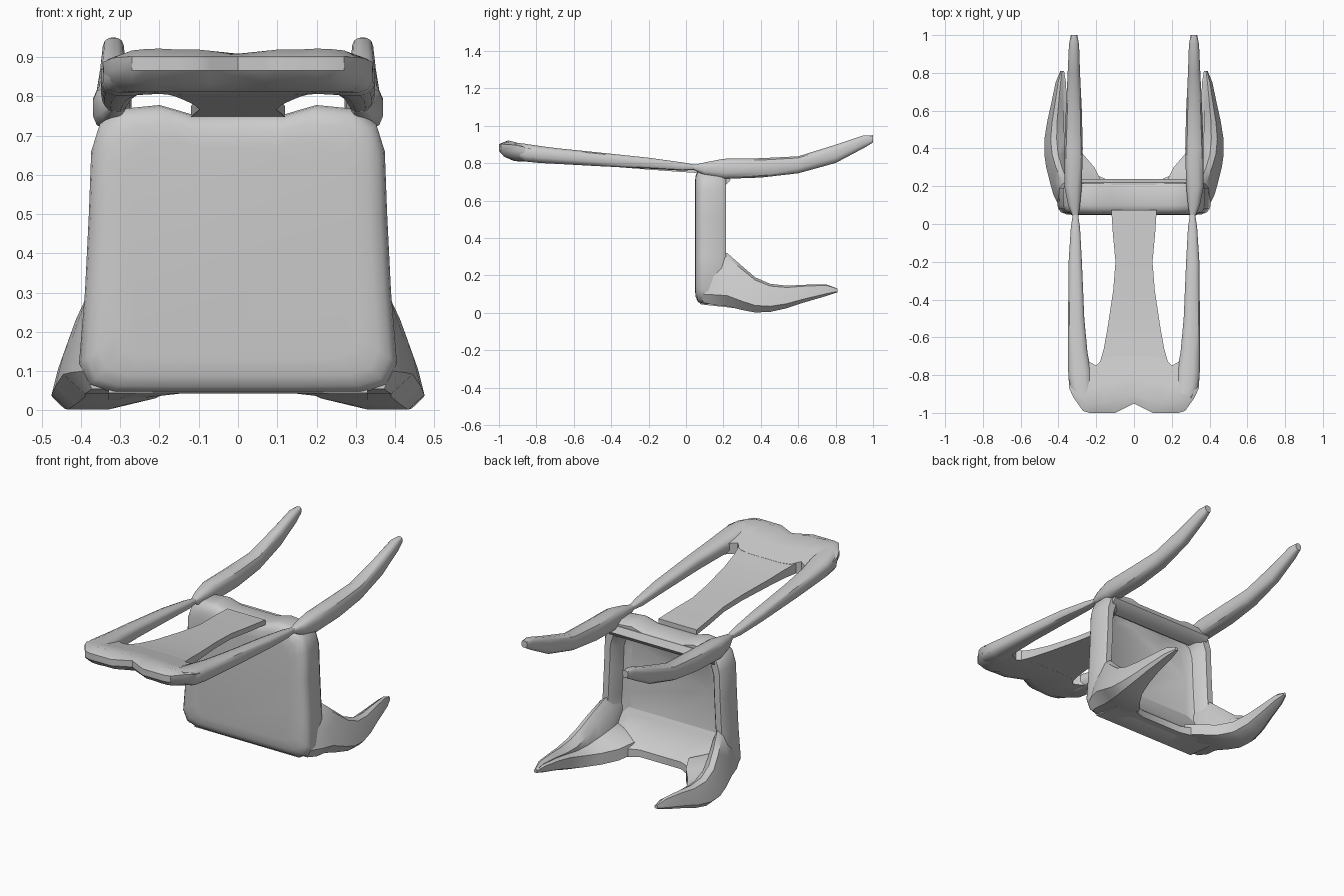
import bpy, bmesh, math


def loft(name, rings, smooth=38):
    """Skin a list of equal-length point rings and cap both ends."""
    bm = bmesh.new()
    vr = [[bm.verts.new(p) for p in r] for r in rings]
    n = len(vr[0])
    for a, b in zip(vr, vr[1:]):
        for i in range(n):
            j = (i + 1) % n
            bm.faces.new((a[i], a[j], b[j], b[i]))
    bm.faces.new(vr[0])
    bm.faces.new(vr[-1])
    bmesh.ops.recalc_face_normals(bm, faces=bm.faces)
    me = bpy.data.meshes.new(name)
    bm.to_mesh(me)
    bm.free()
    ob = bpy.data.objects.new(name, me)
    bpy.context.collection.objects.link(ob)
    bpy.ops.object.select_all(action='DESELECT')
    ob.select_set(True)
    bpy.context.view_layer.objects.active = ob
    bpy.ops.object.shade_smooth_by_angle(angle=math.radians(smooth))
    return ob


def oval(y, x0, x1, z0, z1, p=0.7, n=12):
    """Rounded-box section across y filling the given x and z range."""
    pts = []
    for i in range(n):
        a = 2 * math.pi * (i + 0.5) / n
        c, s = math.cos(a), math.sin(a)
        u = math.copysign(abs(c) ** p, c)
        v = math.copysign(abs(s) ** p, s)
        pts.append(((x0 + x1) / 2 + u * (x1 - x0) / 2, y,
                    (z0 + z1) / 2 + v * (z1 - z0) / 2))
    return pts


# Seat: rounded outline, domed cushion face, hollow underside
HALF = [(0.17, 0.043), (0.32, 0.045), (0.38, 0.065), (0.405, 0.12), (0.39, 0.3),
        (0.38, 0.5), (0.374, 0.66), (0.352, 0.73), (0.30, 0.768), (0.20, 0.778),
        (0.12, 0.755)]


def seat_ring(y, inset):
    k, m = 1 - inset / 0.385, 1 - inset / 0.365
    pts = [(x * k, y, 0.41 + (z - 0.41) * m) for x, z in HALF]
    return pts + [(-x, y, z) for x, y, z in reversed(pts)]


loft("seat", [seat_ring(*r) for r in
              [(0.047, 0.09), (0.051, 0.045), (0.062, 0.018), (0.08, 0.004), (0.1, 0),
               (0.19, 0), (0.215, 0.015), (0.215, 0.05), (0.19, 0.07),
               (0.14, 0.085), (0.122, 0.12)]])

# Rear and front rails under the seat
loft("rear_rail", [[(x, 0.10, 0.745), (x, 0.085, 0.71), (x, 0.15, 0.67), (x, 0.21, 0.68),
                    (x, 0.238, 0.71), (x, 0.22, 0.745)]
                   for x in (-0.33, -0.12, 0.12, 0.33)])
loft("front_rail", [[(x, 0.08, 0.045), (x, 0.10, 0.30), (x, 0.135, 0.22),
                     (x, 0.175, 0.14), (x, y, 0.085), (x, y, b)]
                    for x, y, b in [(-0.33, 0.31, 0.02), (-0.26, 0.285, 0.03),
                                    (-0.13, 0.23, 0.045), (0.13, 0.23, 0.045),
                                    (0.26, 0.285, 0.03), (0.33, 0.31, 0.02)]])


# Front legs: filleted corner bracket flowing into a curved, tapering leg
def leg_ring(s, y, x0, x1, z0, z1):
    w, h = x1 - x0, z1 - z0
    t, u, d = min(0.09, w * 0.65), min(0.08, h * 0.65), h * 0.22
    pts = [(x0, z0 + u * 0.2), (x0 + w * 0.3, z0), (x1 - w * 0.2, z0),
           (x1, z0 + h * 0.2), (x1 - d * 0.4, z0 + h * 0.55), (x1 - d, z1 - h * 0.08),
           (x1 - d - t * 0.35, z1), (x1 - d * 0.5 - t, z0 + h * 0.8),
           (x1 - t - (w - t) * 0.25, z0 + u + (h - u) * 0.22), (x0, z0 + u)]
    return [(s * x, y, z) for x, z in pts]


LEG = [(0.09, 0.28, 0.395, 0.055, 0.28), (0.15, 0.25, 0.425, 0.042, 0.315),
       (0.22, 0.17, 0.445, 0.035, 0.32), (0.30, 0.21, 0.465, 0.015, 0.25),
       (0.37, 0.27, 0.475, 0.002, 0.19), (0.45, 0.32, 0.474, 0.005, 0.155),
       (0.54, 0.345, 0.46, 0.025, 0.145), (0.63, 0.355, 0.44, 0.055, 0.15),
       (0.75, 0.36, 0.415, 0.09, 0.152), (0.81, 0.37, 0.39, 0.11, 0.13)]

# Rear legs and back posts: separate tapering lofts meeting at the seat
BACK_LEG = [(0.04, 0.295, 0.325, 0.765, 0.79), (0.10, 0.285, 0.35, 0.735, 0.805),
            (0.20, 0.275, 0.37, 0.715, 0.825), (0.40, 0.27, 0.37, 0.722, 0.828),
            (0.60, 0.275, 0.362, 0.745, 0.838), (0.80, 0.285, 0.352, 0.80, 0.9),
            (0.95, 0.29, 0.345, 0.88, 0.95), (1.0, 0.30, 0.335, 0.91, 0.95)]
POST = [(0.06, 0.297, 0.323, 0.765, 0.79), (-0.02, 0.285, 0.335, 0.76, 0.805),
        (-0.20, 0.275, 0.347, 0.77, 0.83), (-0.50, 0.262, 0.35, 0.785, 0.862),
        (-0.68, 0.245, 0.35, 0.795, 0.88), (-0.78, 0.225, 0.35, 0.80, 0.893),
        (-0.86, 0.22, 0.345, 0.808, 0.905), (-0.92, 0.22, 0.31, 0.835, 0.912)]
for s, side in ((1, "right"), (-1, "left")):
    loft("front_leg_" + side, [leg_ring(s, *r) for r in LEG])
    for part, rows in (("rear_leg_", BACK_LEG), ("back_post_", POST)):
        loft(part + side, [[(s * x, y, z) for x, y, z in oval(*r)] for r in rows])

# Splat: waisted flat board that flares into the crest
SPLAT = [(0.075, 0.12, 0.747, 0.775), (-0.05, 0.112, 0.755, 0.785),
         (-0.2, 0.098, 0.766, 0.796), (-0.35, 0.11, 0.778, 0.81),
         (-0.55, 0.14, 0.792, 0.83), (-0.66, 0.16, 0.80, 0.848),
         (-0.73, 0.18, 0.805, 0.862), (-0.80, 0.20, 0.81, 0.87)]
loft("splat", [[(-w, y, b), (w, y, b), (w, y, t), (-w, y, t)]
               for y, w, b, t in SPLAT])

# Crest rail: top of the backrest with a small centre notch
CREST = [(0.0, -0.95, -0.70), (0.07, -0.985, -0.70), (0.10, -1.0, -0.70),
         (0.16, -1.0, -0.71), (0.20, -1.0, -0.75), (0.235, -1.0, -0.73),
         (0.27, -0.99, -0.70), (0.32, -0.92, -0.70), (0.343, -0.87, -0.70)]
CREST = [(-x, a, b) for x, a, b in CREST[:0:-1]] + CREST


def crest_ring(x, yo, yi):
    """Teardrop section: thin at the splat, thick at the outer lip."""
    e = 0.014 if abs(x) > 0.33 else 0.004 if abs(x) > 0.3 else 0
    low, d = 0.804 - (yi + 0.72) * 0.08, yi - yo

    def top(y):
        return 0.862 - (y + 0.72) * 0.26 - e
    return [(x, yi, low + e), (x, yo + d * 0.33, 0.811 + e), (x, yo + d * 0.11, 0.835 + e),
            (x, yo, 0.866), (x, yo, 0.902 - e), (x, yo + d * 0.2, top(yo + d * 0.2)),
            (x, yo + d * 0.55, top(yo + d * 0.55)), (x, yi, top(yi))]


loft("crest_rail", [crest_ring(*r) for r in CREST])
